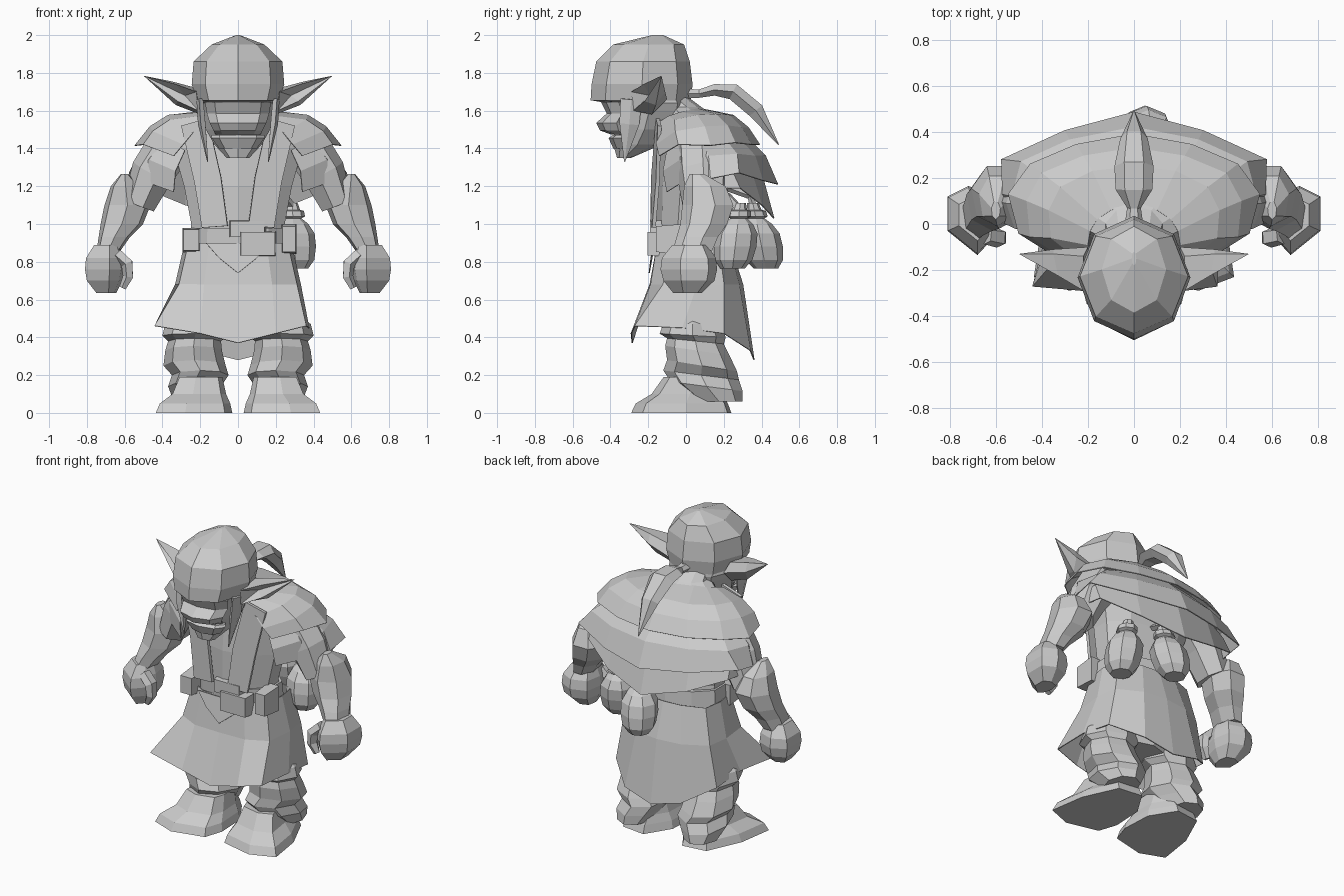
import bpy, bmesh, math
from mathutils import Vector

GREY = bpy.data.materials.new("plain_grey")
GREY.diffuse_color = (0.6, 0.6, 0.6, 1)


def make(name, verts, faces, mirror=False, thick=0):
    me = bpy.data.meshes.new(name)
    me.from_pydata([tuple(v) for v in verts], [], faces)
    bm = bmesh.new()
    bm.from_mesh(me)
    bmesh.ops.remove_doubles(bm, verts=bm.verts, dist=0.0005)
    bmesh.ops.recalc_face_normals(bm, faces=bm.faces)
    bm.to_mesh(me)
    bm.free()
    me.materials.append(GREY)
    ob = bpy.data.objects.new(name, me)
    bpy.context.collection.objects.link(ob)
    if mirror:
        ob.modifiers.new("mirror", 'MIRROR').use_mirror_merge = False
    if thick:
        s = ob.modifiers.new("cloth", 'SOLIDIFY')
        s.thickness, s.offset = thick, 0
    return ob


def skin(name, rings, mirror=False):
    """Closed body through equal-length rings."""
    n = len(rings[0])
    verts = [p for r in rings for p in r]
    faces = [(i*n+j, i*n+(j+1) % n, (i+1)*n+(j+1) % n, (i+1)*n+j)
             for i in range(len(rings)-1) for j in range(n)]
    faces += [tuple(range(n))[::-1], tuple(range(len(verts)-n, len(verts)))]
    return make(name, verts, faces, mirror)


def sheet(name, rows, thick=0.006, both=True):
    """Cloth through rows of points; half rows are reflected across x = 0."""
    if both:
        rows = [[(-x, y, z) for x, y, z in r[:0:-1]] + list(r) for r in rows]
    n = len(rows[0])
    verts = [p for r in rows for p in r]
    faces = [(i*n+j, i*n+j+1, (i+1)*n+j+1, (i+1)*n+j)
             for i in range(len(rows)-1) for j in range(n-1)]
    return make(name, verts, faces, thick=thick)


def slices(name, data, n=10, mirror=False):
    """Body from level slices: z, front y, back y, half width, centre x."""
    rings = []
    for z, yf, yb, w, cx in data:
        rings.append([(cx + w*math.sin(2*math.pi*k/n),
                       (yf+yb)/2 - (yb-yf)/2*math.cos(2*math.pi*k/n), z) for k in range(n)])
    return skin(name, rings, mirror)


def outline(name, pts, levels, mirror=False):
    """Body from one plan outline rescaled at levels: z, scale, centre x, centre y."""
    return skin(name, [[(cx+(x-cx)*s, cy+(y-cy)*s, z) for x, y in pts]
                       for z, s, cx, cy in levels], mirror)


def tube(name, path, n=7, mirror=False):
    """Limb along a path of x, y, z, side radius, other radius."""
    pts = [Vector(p[:3]) for p in path]
    rings = []
    for i, p in enumerate(path):
        t = (pts[min(i+1, len(pts)-1)] - pts[max(i-1, 0)]).normalized()
        u = t.cross(Vector((0, 1, 0)) if abs(t.y) < 0.75 else Vector((0, 0, 1))).normalized()
        v = t.cross(u)
        rings.append([pts[i] + u*p[3]*math.cos(2*math.pi*k/n) + v*p[4]*math.sin(2*math.pi*k/n)
                      for k in range(n)])
    return skin(name, rings, mirror)


def block(name, lo, hi, taper=0.85):
    cx, cz = (lo[0]+hi[0])/2, (lo[2]+hi[2])/2
    rings = []
    for y, s in ((hi[1], 1), (lo[1], taper)):
        rings.append([(cx+(x-cx)*s, y, cz+(z-cz)*s) for x, z in
                      ((lo[0], lo[2]), (hi[0], lo[2]), (hi[0], hi[2]), (lo[0], hi[2]))])
    return skin(name, rings)


# Head: heavy forehead overhanging a narrow jaw
slices("head", [(1.35, -.365, -.29, .06, 0), (1.42, -.385, -.13, .125, 0), (1.5, -.38, -.06, .17, 0),
                (1.6, -.40, .01, .2, 0), (1.64, -.415, .02, .215, 0), (1.655, -.505, .025, .22, 0),
                (1.74, -.5, .035, .245, 0), (1.86, -.475, .02, .235, 0), (1.95, -.385, -.01, .14, 0),
                (2.0, -.18, -.12, .01, 0)], 8)
# Muzzle: nose band over a short lower lip
slices("nose", [(1.475, -.4, -.26, .12, 0), (1.495, -.455, -.26, .13, 0), (1.535, -.475, -.26, .15, 0),
                (1.585, -.42, -.26, .165, 0), (1.645, -.45, -.26, .175, 0)], 8)
slices("lower_lip", [(1.4, -.385, -.26, .1, 0), (1.455, -.41, -.26, .14, 0), (1.47, -.39, -.26, .14, 0)], 8)
# Long pointed side locks
tube("side_lock", [(.2, -.29, 1.66, .02, .06), (.19, -.3, 1.53, .022, .055),
                   (.16, -.325, 1.33, .003, .003)], 5, True)
# Ears: cupped cones sweeping outward
ear_root = [(.22, -.29, 1.70), (.22, -.14, 1.72), (.2, -.10, 1.66), (.2, -.18, 1.58), (.21, -.28, 1.60)]
ear_mid = [(.33, -.225, 1.74), (.35, -.13, 1.755), (.35, -.11, 1.70), (.33, -.16, 1.63), (.32, -.22, 1.65)]
ear_tip = (.5, -.13, 1.785)
ear_hollow = (.28, -.19, 1.68)
make("ear", ear_root + ear_mid + [ear_tip, ear_hollow],
     [(0, 1, 6, 5), (1, 2, 7, 6), (2, 3, 8, 7), (3, 4, 9, 8), (6, 7, 10), (7, 8, 10),
      (5, 6, 10), (5, 10, 11), (10, 8, 9), (10, 9, 11), (9, 4, 11), (5, 11, 0), (0, 11, 4),
      (4, 3, 2, 1, 0)], True)
# Ponytail
tube("ponytail", [(0, .0, 1.69, .04, .03), (0, .07, 1.69, .03, .025), (0, .15, 1.71, .08, .035),
                  (0, .25, 1.70, .085, .05), (0, .37, 1.60, .06, .05), (0, .49, 1.42, .003, .003)], 6)

# Torso and neck
slices("torso", [(.84, -.14, .2, .27, 0), (1.0, -.16, .18, .26, 0), (1.2, -.16, .22, .3, 0),
                 (1.4, -.14, .27, .36, 0), (1.54, -.10, .2, .28, 0), (1.62, -.14, .08, .13, 0),
                 (1.68, -.2, .0, .11, 0)])

# Layered shoulder mantle, each row from centre back round to the front
sheet("mantle_upper", [
    [(0, .08, 1.61), (.1, .06, 1.61), (.16, .02, 1.6), (.19, -.03, 1.59), (.2, -.09, 1.57), (.16, -.14, 1.54)],
    [(0, .25, 1.575), (.18, .23, 1.575), (.32, .16, 1.58), (.37, .06, 1.575), (.36, -.06, 1.55), (.24, -.155, 1.48)],
    [(0, .33, 1.51), (.22, .295, 1.51), (.4, .22, 1.52), (.465, .1, 1.515), (.45, -.055, 1.49), (.29, -.155, 1.42)],
    [(0, .39, 1.42), (.25, .345, 1.42), (.45, .26, 1.43), (.545, .13, 1.415), (.5, -.04, 1.42), (.34, -.14, 1.36)]])
sheet("mantle_middle", [
    [(0, .29, 1.49), (.21, .25, 1.49), (.36, .18, 1.48), (.42, .09, 1.47), (.39, -.02, 1.45), (.28, -.1, 1.39)],
    [(0, .42, 1.36), (.28, .365, 1.36), (.49, .27, 1.37), (.53, .12, 1.36), (.47, -.03, 1.34), (.33, -.12, 1.28)],
    [(0, .485, 1.21), (.3, .405, 1.23), (.575, .28, 1.27), (.57, .13, 1.24), (.48, -.02, 1.22), (.34, -.1, 1.17)]])
sheet("mantle_lower", [
    [(0, .38, 1.34), (.27, .33, 1.33), (.49, .23, 1.31), (.5, .14, 1.28)],
    [(0, .465, 1.03), (.28, .4, 1.1), (.5, .285, 1.19), (.52, .18, 1.19)]])
# Hanging front lapels
for side, s in (("left", -1), ("right", 1)):
    sheet(side + "_lapel", [[(s*.16, -.15, 1.56), (s*.3, -.14, 1.52)],
                            [(s*.09, -.175, 1.25), (s*.23, -.15, 1.22)],
                            [(s*.055, -.18, .99), (s*.19, -.17, .98)]], .02, False)

# Upper arm, flared forearm
tube("upper_arm", [(.34, .08, 1.43, .13, .14), (.45, .09, 1.27, .12, .14), (.52, .1, 1.1, .09, .12)], 7, True)
slices("forearm", [(1.265, .02, .1, .02, .6), (1.2, -.01, .22, .08, .595), (1.1, -.02, .265, .125, .585),
                   (1.0, -.03, .23, .115, .615), (.93, -.05, .18, .085, .655),
                   (.86, -.07, .15, .065, .685)], 7, True)
# Broad angular fist and thumb
hand = [(.6, .02), (.62, -.07), (.68, -.135), (.81, -.03), (.81, .12), (.72, .165), (.62, .13)]
outline("fist", hand, [(.635, .5, .69, 0), (.7, .9, .71, .02), (.76, 1, .7, .02),
                       (.82, .95, .7, .02), (.89, .62, .68, .03)], True)
tube("thumb", [(.64, -.05, .84, .035, .04), (.585, -.06, .79, .035, .045), (.58, -.06, .72, .03, .04),
               (.61, -.06, .66, .02, .02)], 5, True)

# Belt, buckle and small pouches
slices("belt", [(.86, -.165, .22, .285, 0), (.98, -.17, .21, .275, 0)])
block("buckle", (.01, -.205, .83), (.2, -.12, .96), .95)
block("belt_knot", (-.05, -.19, .93), (.15, -.12, 1.02), .9)
block("belt_pouch", (-.295, -.18, .85), (-.2, -.03, .98))
block("side_pouch", (.23, -.16, .84), (.31, -.02, 1.0))

# Tunic skirt: pointed front flap, longer back flap
skirt = sheet("skirt", [
    [(0, -.15, .9), (.15, -.15, .9), (.26, -.08, .9), (.28, .05, .9), (.26, .17, .9), (.12, .22, .9), (0, .23, .9)],
    [(0, -.19, .68), (.18, -.185, .68), (.31, -.12, .68), (.33, .06, .68), (.31, .2, .68), (.16, .28, .68), (0, .3, .68)],
    [(0, -.285, .37), (.2, -.29, .42), (.36, -.27, .46), (.375, -.02, .45), (.36, .2, .42), (.2, .34, .33), (0, .36, .28)]])
for v in skirt.data.vertices:       # wind-blown left front corner
    if v.co.x < -.35 and v.co.y < -.2:
        v.co.x -= .08
# Short pointed front apron under the belt
sheet("apron", [[(0, -.17, .9), (.17, -.165, .9)], [(0, -.195, .74), (.1, -.185, .82)]])
# Hips beneath the cloth
slices("hips", [(.42, -.1, .18, .2, 0), (.6, -.12, .2, .27, 0), (.86, -.13, .19, .26, 0)], 8)

# Baggy slumped trousers, sagging toward the heel
trouser = [(.06, .05, .3, .1, .24, .0), (.14, -.08, .3, .14, .23, .05), (.2, -.12, .28, .15, .2, .05),
           (.25, -.1, .27, .165, .23, .06), (.33, -.11, .23, .15, .235, .05), (.38, -.1, .2, .14, .23, .03),
           (.41, -.14, .21, .175, .225, .02), (.47, -.12, .19, .165, .22, 0), (.58, -.08, .15, .1, .16, 0)]
rings = []
for z, yf, yb, w, cx, sag in trouser:
    rings.append([(cx + w*math.sin(a), (yf+yb)/2 - (yb-yf)/2*math.cos(a), z + sag*.5*math.cos(a))
                  for a in (math.pi*k/4 for k in range(8))])
skin("trouser_leg", rings, True)
# Splayed low boots
sole = [(.03, -.12), (.07, -.24), (.28, -.29), (.435, -.23), (.4, 0), (.3, .22), (.14, .24), (.04, .08)]
outline("boot", sole, [(0, 1, .2, 0), (.05, .92, .17, .01), (.1, .7, .14, .07), (.19, .56, .15, .1)], True)

# Two stoppered gourds at the back of the belt, leaning together
gourd = ((.765, .065), (.81, .1), (.88, .113), (.95, .11), (1.0, .08), (1.03, .045), (1.04, .065),
         (1.07, .06), (1.075, .04), (1.11, .03))
for i, (gx, gy, lean) in enumerate(((.3, .26, .12), (.055, .4, -.2))):
    rings = []
    for z, r in gourd:
        d = (z - .88)*lean
        rings.append((z, gy-r+d, gy+r+d, r, gx + d*(-.5 if i == 0 else -.6)))
    slices("gourd_%d" % (i+1), rings, 8)
    tube("gourd_cord_%d" % (i+1), [(gx, gy+.2*lean, 1.08, .02, .02), (gx*.8, gy*.85, 1.15, .02, .02),
                                   (gx*.6, gy*.5, 1.2, .02, .02)], 4)
